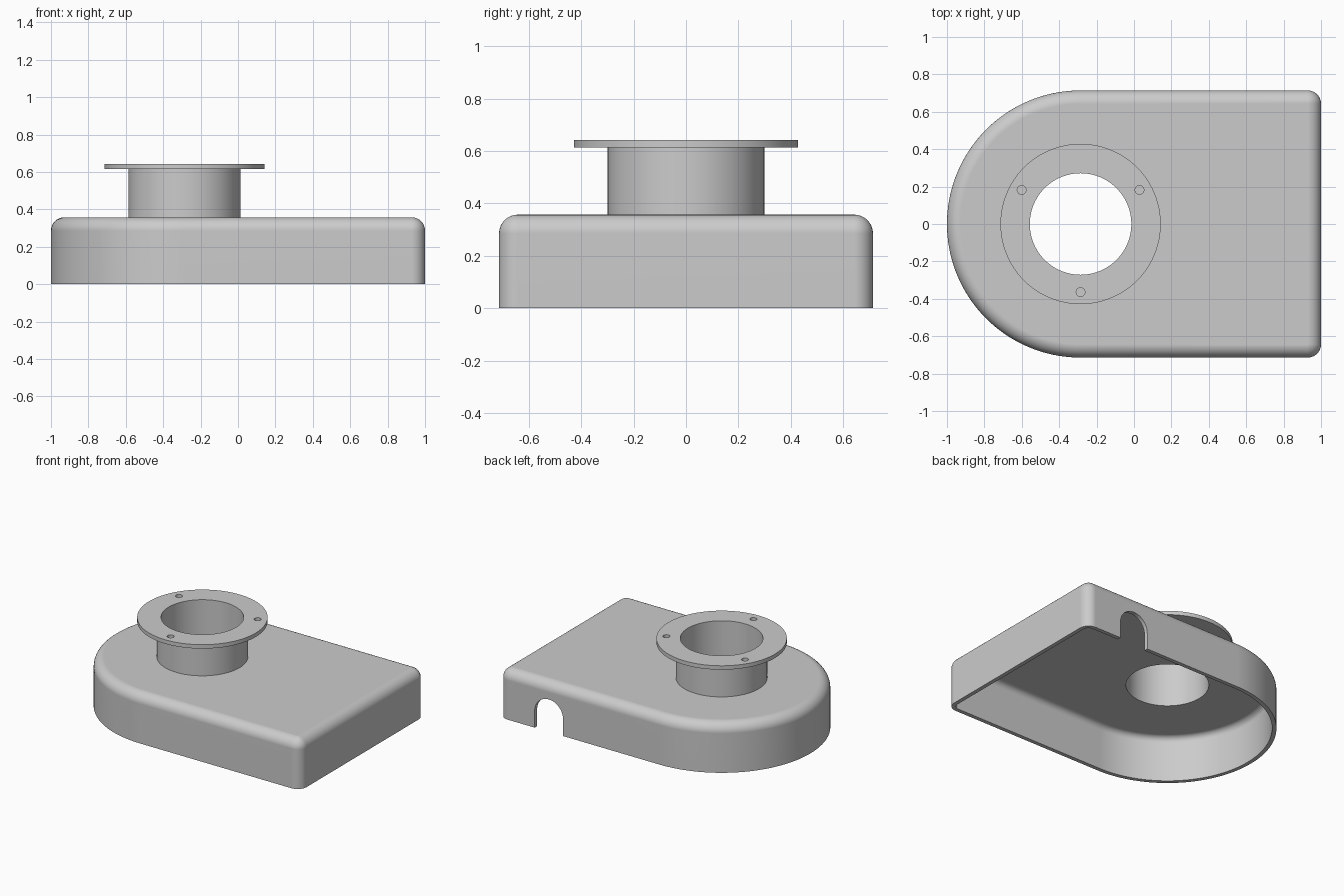
import bpy, bmesh, math
from mathutils import Matrix

if "Cube" in bpy.data.objects:
    bpy.data.objects.remove(bpy.data.objects["Cube"])

CX = -0.2857            # axis of the rounded end and of the duct
R, H, T = 0.7143, 0.3571, 0.0286   # end radius, body height, wall thickness
FIL = 0.0714            # outer fillet radius


def finish(bm, name):
    bmesh.ops.recalc_face_normals(bm, faces=bm.faces)
    me = bpy.data.meshes.new(name)
    bm.to_mesh(me)
    bm.free()
    ob = bpy.data.objects.new(name, me)
    bpy.context.collection.objects.link(ob)
    return ob


def loft(rings, name, matrix=Matrix()):
    """Skin a list of equal-length closed rings and cap both ends."""
    bm = bmesh.new()
    loops = [[bm.verts.new(matrix @ bm_v) for bm_v in ring] for ring in rings]
    for a, b in zip(loops, loops[1:]):
        for i in range(len(a)):
            j = (i + 1) % len(a)
            bm.faces.new((a[i], a[j], b[j], b[i]))
    bm.faces.new(loops[0])
    bm.faces.new(loops[-1])
    return finish(bm, name)


def arc(cx, cy, r, a0, a1, n):
    return [(cx + r * math.cos(math.radians(a0 + (a1 - a0) * i / n)),
             cy + r * math.sin(math.radians(a0 + (a1 - a0) * i / n))) for i in range(n + 1)]


def outline(d, z):
    """Plan outline of the body, shrunk inward by d, at height z."""
    c = max(FIL - d, 0.002)
    pts = arc(CX, 0, R - d, 90, 270, 72)
    pts += arc(1 - FIL, -(R - FIL), c, 270, 360, 8)
    pts += arc(1 - FIL, R - FIL, c, 0, 90, 8)
    return [Vec((x, y, z)) for x, y in pts]


def disc(x, y, r, z, n=96):
    return [Vec((px, py, z)) for px, py in arc(x, y, r, 0, 360, n)[:-1]]


def fillet(offset, top, r, n=8):
    """Rings that roll from the vertical wall to the flat roof."""
    return [outline(offset + r * (1 - math.cos(t)), top - r + r * math.sin(t))
            for t in (math.pi / 2 * i / n for i in range(n + 1))]


def boolean(ob, other, op):
    m = ob.modifiers.new(op, 'BOOLEAN')
    m.object, m.operation, m.solver = other, op, 'EXACT'
    bpy.context.view_layer.objects.active = ob
    bpy.ops.object.modifier_apply(modifier=m.name)
    bpy.data.objects.remove(other)


from mathutils import Vector as Vec

# hollow body, open underneath: ceiling -> inner wall -> rim -> outer wall -> roof
inner = fillet(T, H - T, FIL - T)[::-1] + [outline(T, 0)]
outer = [outline(0, 0)] + fillet(0, H, FIL)
housing = loft(inner + outer, "fan_housing")

# duct with flange, fused to the roof
duct = loft([disc(CX, 0, r, z) for r, z in
             ((0.30, 0.343), (0.30, 0.6143), (0.4286, 0.6143), (0.4286, 0.6429))], "duct")
boolean(housing, duct, 'UNION')

# bore through duct and roof
boolean(housing, loft([disc(CX, 0, 0.2714, z) for z in (0.2, 0.8)], "bore"), 'DIFFERENCE')

# three flange screw holes
for a in (30, 150, 270):
    x = CX + 0.364 * math.cos(math.radians(a))
    y = 0.364 * math.sin(math.radians(a))
    boolean(housing, loft([disc(x, y, 0.0235, z, 24) for z in (0.55, 0.8)], "screw_hole"),
            'DIFFERENCE')

# arched cable slot in the back wall
arch = arc(0.60, 0.121, 0.114, 0, 180, 24) + [(0.486, -0.1), (0.714, -0.1)]
slot = loft([[Vec((x, y, z)) for x, z in arch] for y in (0.6, 0.85)], "slot")
boolean(housing, slot, 'DIFFERENCE')

# smooth shading with crisp edges
bpy.ops.object.select_all(action='DESELECT')
housing.select_set(True)
bpy.context.view_layer.objects.active = housing
bpy.ops.object.shade_smooth_by_angle(angle=math.radians(30))
wn = housing.modifiers.new("even_normals", 'WEIGHTED_NORMAL')
wn.keep_sharp = True
